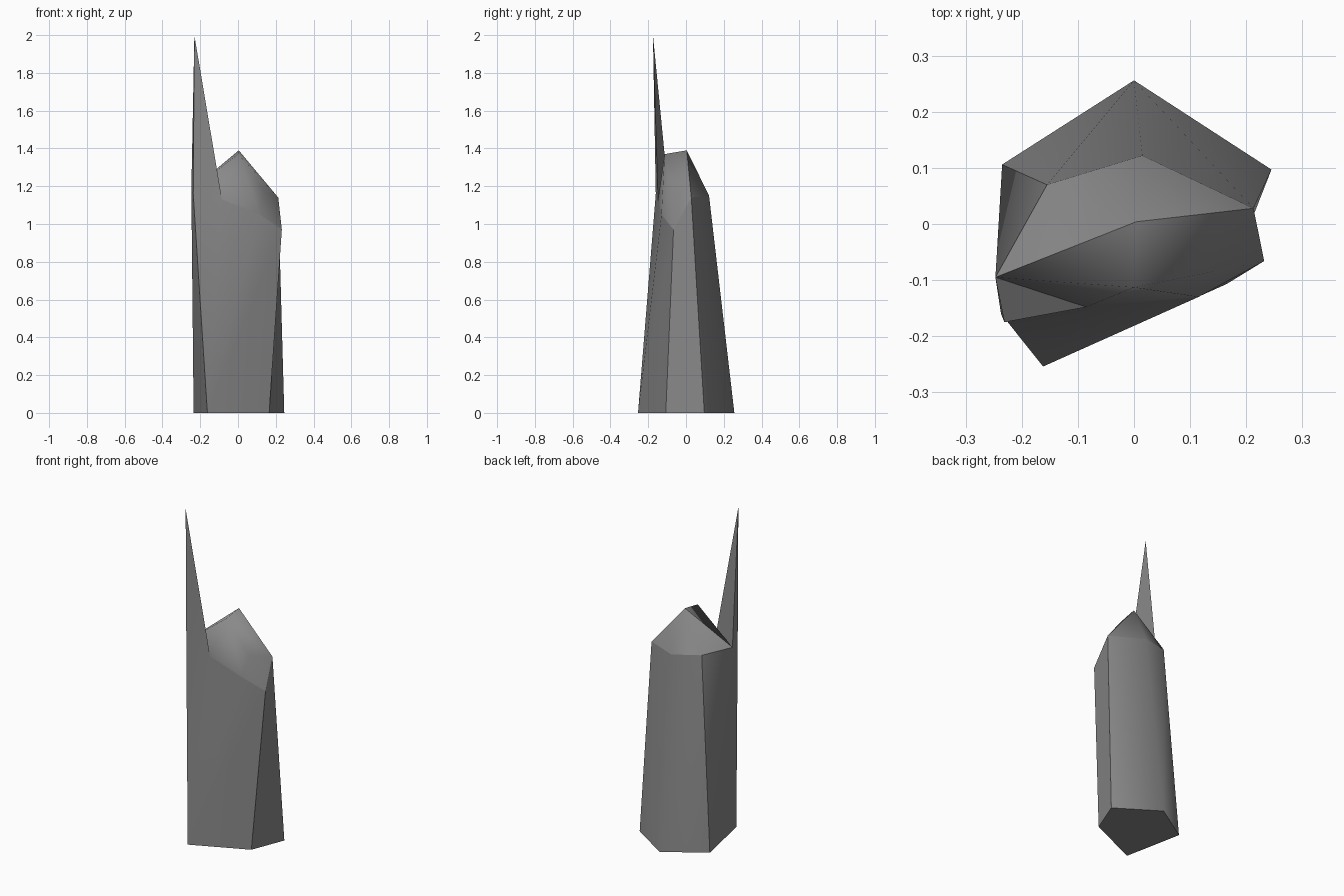
import bpy
import bmesh

if "Cube" in bpy.data.objects:
    bpy.data.objects.remove(bpy.data.objects["Cube"], do_unlink=True)

stone = bpy.data.materials.new("grey_stone")
stone.use_nodes = True
grey = (0.25, 0.25, 0.25, 1)
stone.diffuse_color = grey
stone.node_tree.nodes["Principled BSDF"].inputs["Base Color"].default_value = grey

# Corners of the crystal: five at the foot, then shoulders, ridge and spike
corners = {
    "A": (-.162, -.254, 0), "B": (.165, -.107, 0), "K": (.245, .097, 0),
    "D": (0, .256, 0), "C": (-.235, .106, 0),
    "E": (.232, -.066, .97), "F": (.115, -.13, 1.05), "G": (.14, -.085, 1.17),
    "R": (.213, .028, 1.14), "M": (.015, .122, 1.15), "W": (-.155, .07, 1.17),
    "L": (-.247, -.095, 1.18), "V": (-.237, -.16, 1.16),
    "P": (.004, .004, 1.39), "Q": (0, -.113, 1.37),
    "S": (-.085, -.148, 1.13), "T": (-.231, -.175, 2.0),
}

# Facets by patch; shading is smooth inside a patch and sharp between patches
patches = {
    "foot": "ABKDC",
    "front_wall": "ABEF AFS ASV VST",
    "right_wall": "BKRE",
    "back_wall": "DCW DWM DMR DRK",
    "left_wall": "CAVL LVT CLW",
    "back_roof": "LPW WPM MPR",
    "front_roof": "PLQ PQR QSF QFG QGR FEG ERG LQS",
    "spike_inside": "LST",
}

bm = bmesh.new()
verts = {name: bm.verts.new(co) for name, co in corners.items()}
patch_of = {}
for patch, facets in patches.items():
    for facet in facets.split():
        face = bm.faces.new([verts[c] for c in facet])
        face.smooth = True
        patch_of[face] = patch
bmesh.ops.recalc_face_normals(bm, faces=bm.faces[:])
for edge in bm.edges:
    edge.smooth = len({patch_of[f] for f in edge.link_faces}) == 1

mesh = bpy.data.meshes.new("crystal_shard")
bm.to_mesh(mesh)
bm.free()
mesh.materials.append(stone)
crystal = bpy.data.objects.new("crystal_shard", mesh)
bpy.context.collection.objects.link(crystal)
